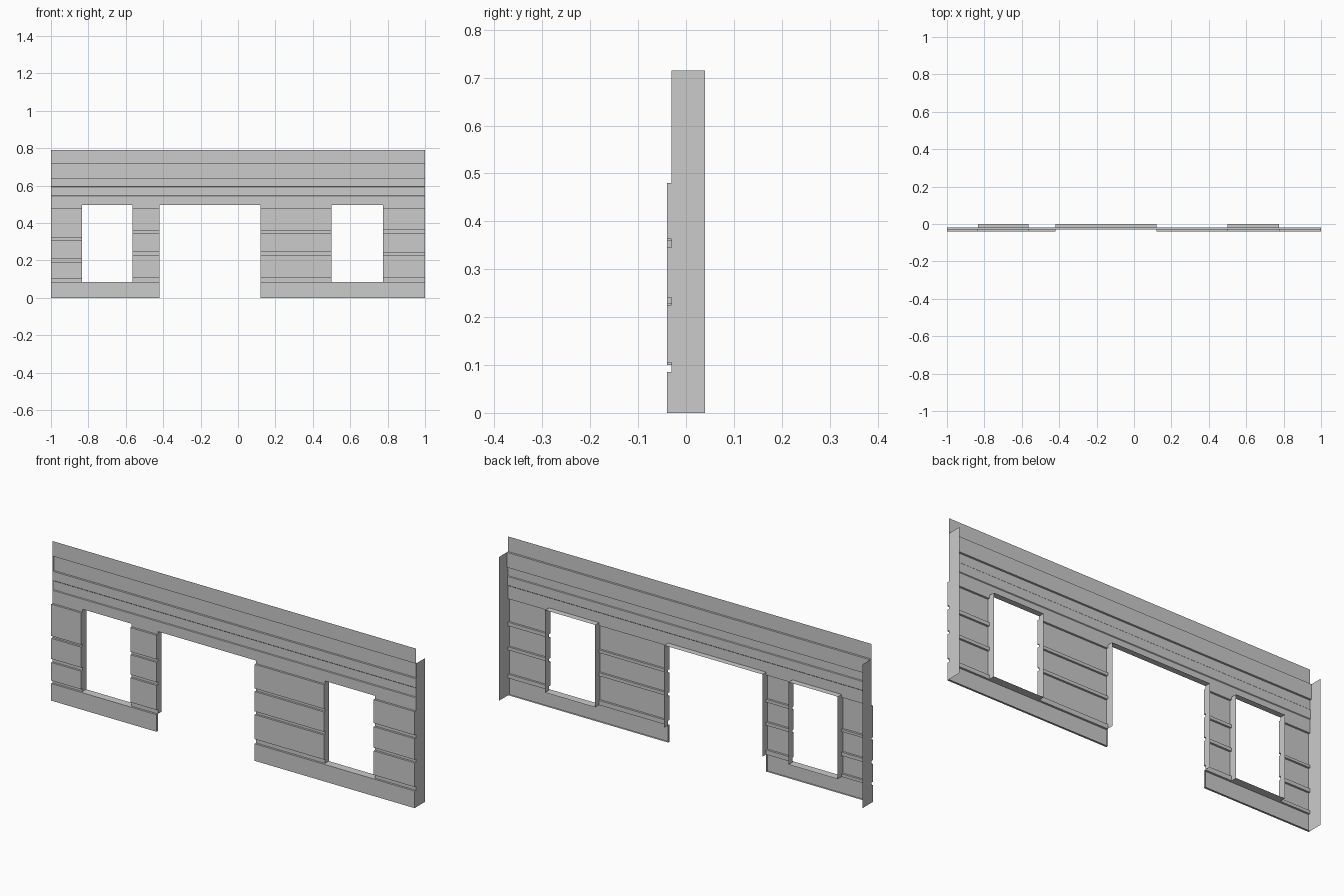
import bpy, bmesh

if "Cube" in bpy.data.objects:
    bpy.data.objects.remove(bpy.data.objects["Cube"])

FRONT, BASE, RECESS = -0.04, -0.03, -0.02   # board face, sheet face, recessed face
JAMB, BACK = 0.0, 0.04                      # rear edge of opening returns, end flanges
SILL, HEAD, BOARD_TOP, EAVE, TOP = 0.085, 0.495, 0.48, 0.715, 0.79


def make(name, quads):
    bm = bmesh.new()
    for q in quads:
        bm.faces.new([bm.verts.new(p) for p in q])
    bmesh.ops.remove_doubles(bm, verts=bm.verts, dist=1e-5)
    me = bpy.data.meshes.new(name)
    bm.to_mesh(me)
    bm.free()
    ob = bpy.data.objects.new(name, me)
    bpy.context.collection.objects.link(ob)
    return ob


def sheet(x0, x1, prof):
    """Sweep a (y, z) profile along x."""
    return [[(x0, a[0], a[1]), (x1, a[0], a[1]), (x1, b[0], b[1]), (x0, b[0], b[1])]
            for a, b in zip(prof, prof[1:])]


def side(x, prof, back):
    """Return face running from the profile back to y = back."""
    return [[(x, a[0], a[1]), (x, back, a[1]), (x, back, b[1]), (x, b[0], b[1])]
            for a, b in zip(prof, prof[1:]) if abs(a[1] - b[1]) > 1e-6]


def boards(grooves):
    """Lap-board profile between sill and head."""
    p = [(BASE, SILL)]
    for lo, hi in grooves:
        p += [(FRONT, lo), (BASE, lo), (BASE, hi), (FRONT, hi)]
    p = [(BASE, SILL)] + p[3:]              # lowest groove starts at the sill
    return p + [(FRONT, BOARD_TOP), (BASE, BOARD_TOP), (BASE, HEAD)]


low = boards([(SILL, 0.10), (0.19, 0.208), (0.31, 0.322)])
mid = boards([(SILL, 0.108), (0.23, 0.246), (0.345, 0.36)])
right = boards([(SILL, 0.105), (0.225, 0.241), (0.345, 0.363)])
foot = [(BASE, 0), (FRONT, 0), (FRONT, SILL), (BASE, SILL)]

# wall columns beside the openings, with their returns
columns = [("left_column", -1, -0.835, low, BACK, JAMB),
           ("door_left_column", -0.565, -0.42, mid, JAMB, JAMB),
           ("middle_column", 0.12, 0.50, mid, JAMB, JAMB),
           ("right_column", 0.775, 1, right, JAMB, BACK)]
for name, x0, x1, prof, b0, b1 in columns:
    make(name, sheet(x0, x1, prof) + side(x0, prof, b0) + side(x1, prof, b1))

# bottom boards either side of the doorway
for name, x0, x1, b0, b1 in [("bottom_board_left", -1, -0.42, BACK, BASE),
                             ("bottom_board_right", 0.12, 1, BASE, BACK)]:
    make(name, sheet(x0, x1, foot) + side(x0, foot, b0) + side(x1, foot, b1))

# sills and lintels
for name, x0, x1 in [("left_window", -0.835, -0.565), ("right_window", 0.50, 0.775)]:
    make(name + "_sill", sheet(x0, x1, [(BASE, SILL), (JAMB, SILL)]))
    make(name + "_lintel", sheet(x0, x1, [(BASE, HEAD), (JAMB, HEAD)]))
make("door_lintel", sheet(-0.42, 0.12, [(BASE, HEAD), (JAMB, HEAD)]))

# header with shallow band, recessed fascia and top strip
fascia = [(BASE, 0.64), (RECESS, 0.64), (RECESS, EAVE), (BASE, EAVE)]
header = [(BASE, HEAD), (BASE, 0.545), (BASE + 0.003, 0.548), (BASE + 0.003, 0.592),
          (BASE, 0.595)] + fascia + [(BASE, TOP)]
make("header", sheet(-1, 1, header))

# upper part of the end flanges
for name, x in [("left_flange", -1), ("right_flange", 1)]:
    make(name, side(x, [(BASE, HEAD), (BASE, EAVE)], BACK))
